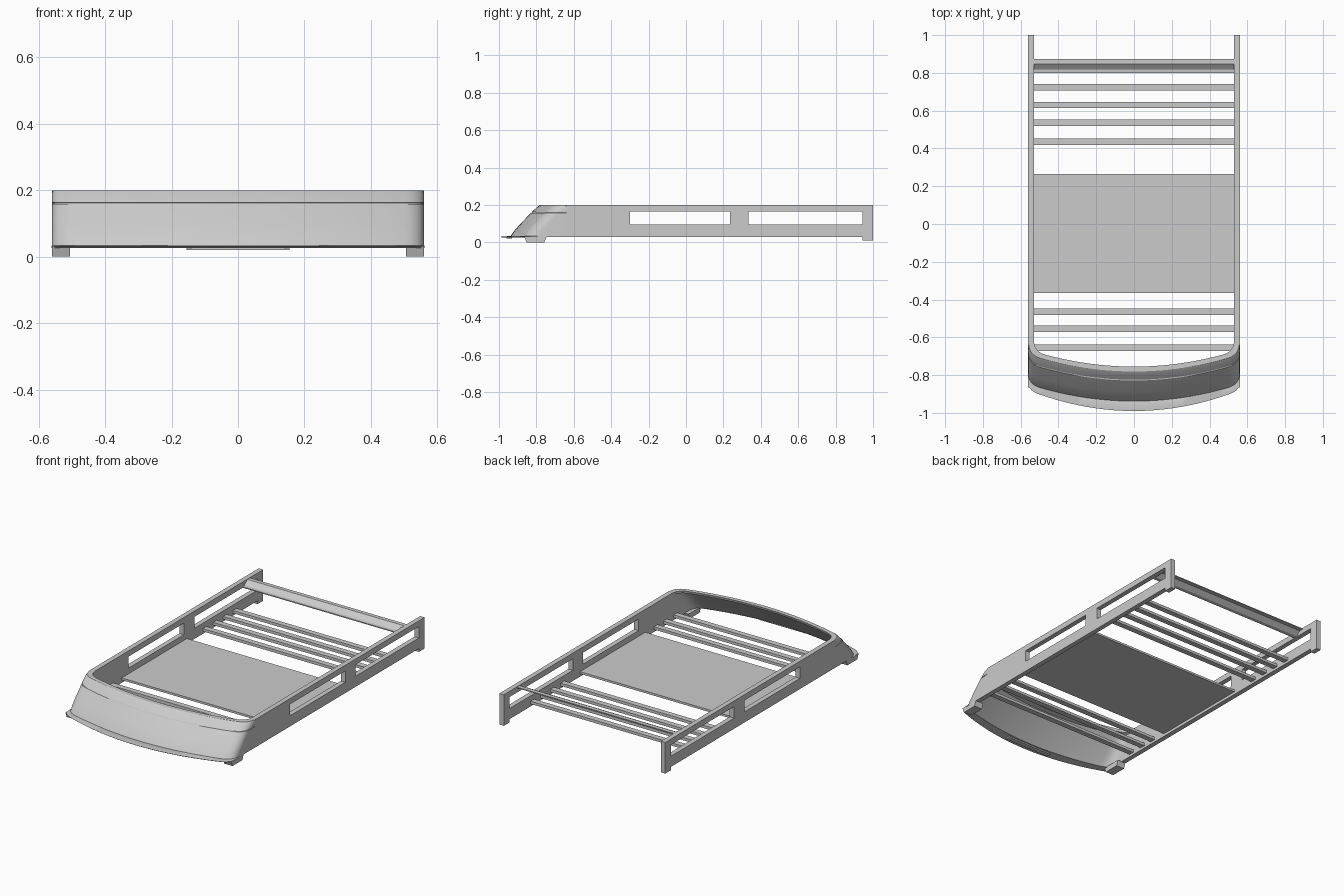
import bpy, bmesh
from mathutils import Vector

cube = bpy.data.objects.get("Cube")
if cube:
    bpy.data.objects.remove(cube, do_unlink=True)

GREY = (0.6, 0.6, 0.6, 1)
mat = bpy.data.materials.new("satin grey")
mat.use_nodes = True
mat.diffuse_color = GREY
mat.node_tree.nodes["Principled BSDF"].inputs["Base Color"].default_value = GREY

W, T = 0.56, 0.03          # half width and wall thickness
BOTTOM, TOP = 0.03, 0.2


def finish(name, bm, smooth=False, mirror=False):
    bmesh.ops.remove_doubles(bm, verts=bm.verts, dist=1e-5)
    bmesh.ops.recalc_face_normals(bm, faces=bm.faces)
    mesh = bpy.data.meshes.new(name)
    bm.to_mesh(mesh)
    bm.free()
    mesh.materials.append(mat)
    ob = bpy.data.objects.new(name, mesh)
    bpy.context.collection.objects.link(ob)
    if mirror:
        ob.modifiers.new("mirror", "MIRROR")
    if smooth:
        bpy.ops.object.select_all(action="DESELECT")
        ob.select_set(True)
        bpy.context.view_layer.objects.active = ob
        bpy.ops.object.shade_smooth_by_angle(angle=0.45)
    return ob


def box(name, x, y, z, mirror=False, taper=1.0):
    bm = bmesh.new()
    bmesh.ops.create_cube(bm, size=1)
    for v in bm.verts:
        k = taper if v.co.z < 0 else 1
        v.co = [sum(r) / 2 + c * (r[1] - r[0]) * s
                for c, r, s in zip(v.co, (x, y, z), (1, k, 1))]
    return finish(name, bm, mirror=mirror)


def loft(name, rings, smooth=True):
    """Join closed rings of points and cap both ends."""
    bm = bmesh.new()
    rows = [[bm.verts.new(p) for p in ring] for ring in rings]
    n = len(rows[0])
    for a, b in zip(rows, rows[1:]):
        for i in range(n):
            j = (i + 1) % n
            bm.faces.new((a[i], a[j], b[j], b[i]))
    bm.faces.new(rows[0])
    bm.faces.new(rows[-1][::-1])
    return finish(name, bm, smooth)


def outline(w, nose, z, back, groove=0.0, bow=0.09, r=0.06):
    """U-shaped plan line: side, rounded corner, bowed nose, mirrored."""
    def front(x, g):
        return nose + g + bow * (x / W) ** 2
    half = []
    for y in back:
        half.append(Vector((w, y, z)))
    w -= groove
    a = Vector((w, front(w, groove) + r, z))
    b = Vector((w, front(w, groove), z))
    c = Vector((w - r, front(w - r, groove), z))
    for i in range(9):
        t = i / 8
        half.append(a * (1 - t) ** 2 + b * 2 * t * (1 - t) + c * t * t)
    for i in range(1, 11):
        x = (w - r) * (1 - i / 10)
        half.append(Vector((x, front(x, groove), z)))
    return half + [Vector((-p.x, p.y, p.z)) for p in half[-2::-1]]


# Wrap-around front fairing: raked shell, hairline groove, flat top rim
SIDE = (-0.3, -0.64)
outer = [(0.03, -0.94, 0), (0.06, -0.92, 0), (0.095, -0.89, 0),
         (0.158, -0.829, 0), (0.159, -0.828, 0.004), (0.162, -0.825, 0.004),
         (0.163, -0.824, 0), (0.192, -0.793, 0), (0.2, -0.784, 0.003)]
inner = [(0.2, -0.755), (0.185, -0.76), (0.18, -0.788),
         (0.095, -0.872), (0.03, -0.925)]
lines = [outline(W, y, z, SIDE, g) for z, y, g in outer]
lines += [outline(W - T, y, z, SIDE) for z, y in inner]
loft("front_fairing", list(zip(*lines)))

# Thin flared lip below the fairing
LIP = (-0.80,)
loft("front_lip", list(zip(
    outline(W, -0.94, 0.034, LIP),
    outline(W + 0.002, -0.99, 0.031, LIP, bow=0.11, r=0.05),
    outline(W + 0.002, -0.985, 0.027, LIP, bow=0.11, r=0.05),
    outline(W - T, -0.925, 0.028, LIP))))
box("lip_tab", (-0.155, 0.155), (-0.96, -0.93), (0.02, 0.03))

# Side rails with two long windows each
bm = bmesh.new()
ys = (-0.3, 0.235, 0.335, 0.945, 1.0)
zs = (BOTTOM, 0.095, 0.165, TOP)
for i in range(4):
    for k in range(3):
        if k == 1 and i in (0, 2):
            continue
        corners = ((i, k), (i + 1, k), (i + 1, k + 1), (i, k + 1))
        bm.faces.new([bm.verts.new((W, ys[a], zs[b])) for a, b in corners])
bmesh.ops.remove_doubles(bm, verts=bm.verts, dist=1e-5)
walls = bmesh.ops.extrude_face_region(bm, geom=bm.faces[:])
bmesh.ops.translate(bm, vec=(-T, 0, 0),
                    verts=[g for g in walls["geom"] if isinstance(g, bmesh.types.BMVert)])
finish("side_rails", bm, mirror=True)

# Mounting feet
box("front_feet", (0.505, W), (-0.865, -0.745), (0, 0.032), True, 0.8)
box("rear_feet", (W - T, W), (0.945, 1.0), (0.01, BOTTOM), True)

# Load floor: slats and centre panel, set low between the rails
IN = W - T
for n, y in enumerate((0.725, 0.63, 0.535, 0.435, -0.465, -0.555, -0.655)):
    box(f"floor_slat_{n + 1}", (-IN, IN), (y - 0.017, y + 0.017), (0.045, 0.062))
box("floor_panel", (-IN, IN), (-0.365, 0.265), (0.047, 0.06))

# Raised rear crossbar: thin sloping strip with a flange at each edge
profile = ((0.8, 0.172), (0.818, 0.174), (0.848, 0.198), (0.873, 0.198),
           (0.873, 0.192), (0.85, 0.192), (0.821, 0.168), (0.8, 0.166))
loft("rear_crossbar", [[Vector((x, y, z)) for y, z in profile] for x in (-IN, IN)], False)
